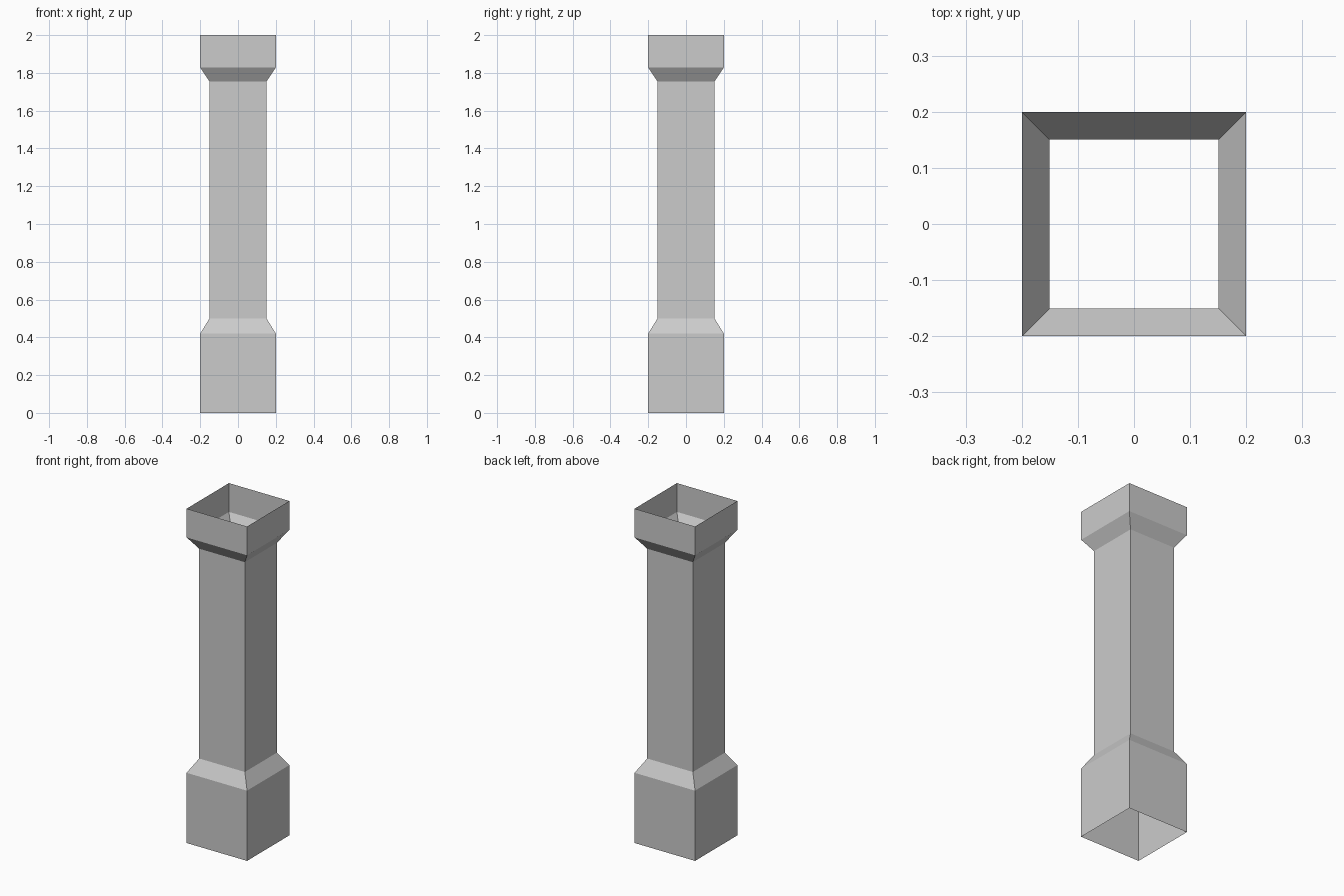
import bpy, bmesh

if "Cube" in bpy.data.objects:
    bpy.data.objects.remove(bpy.data.objects["Cube"])

# Half-width and height of each square ring, bottom to top
PROFILE = [(0.2, 0.0), (0.2, 0.42), (0.151, 0.5),
           (0.151, 1.755), (0.2, 1.828), (0.2, 2.0)]
CORNERS = [(-1, -1), (1, -1), (1, 1), (-1, 1)]

# Square column: plinth, shaft and capital as one thin shell, open at both ends
bm = bmesh.new()
rings = [[bm.verts.new((r * x, r * y, z)) for x, y in CORNERS] for r, z in PROFILE]
for low, high in zip(rings, rings[1:]):
    for i in range(4):
        j = (i + 1) % 4
        bm.faces.new((low[i], low[j], high[j], high[i]))

mesh = bpy.data.meshes.new("square_column")
bm.to_mesh(mesh)
bm.free()
column = bpy.data.objects.new("square_column", mesh)
bpy.context.collection.objects.link(column)
